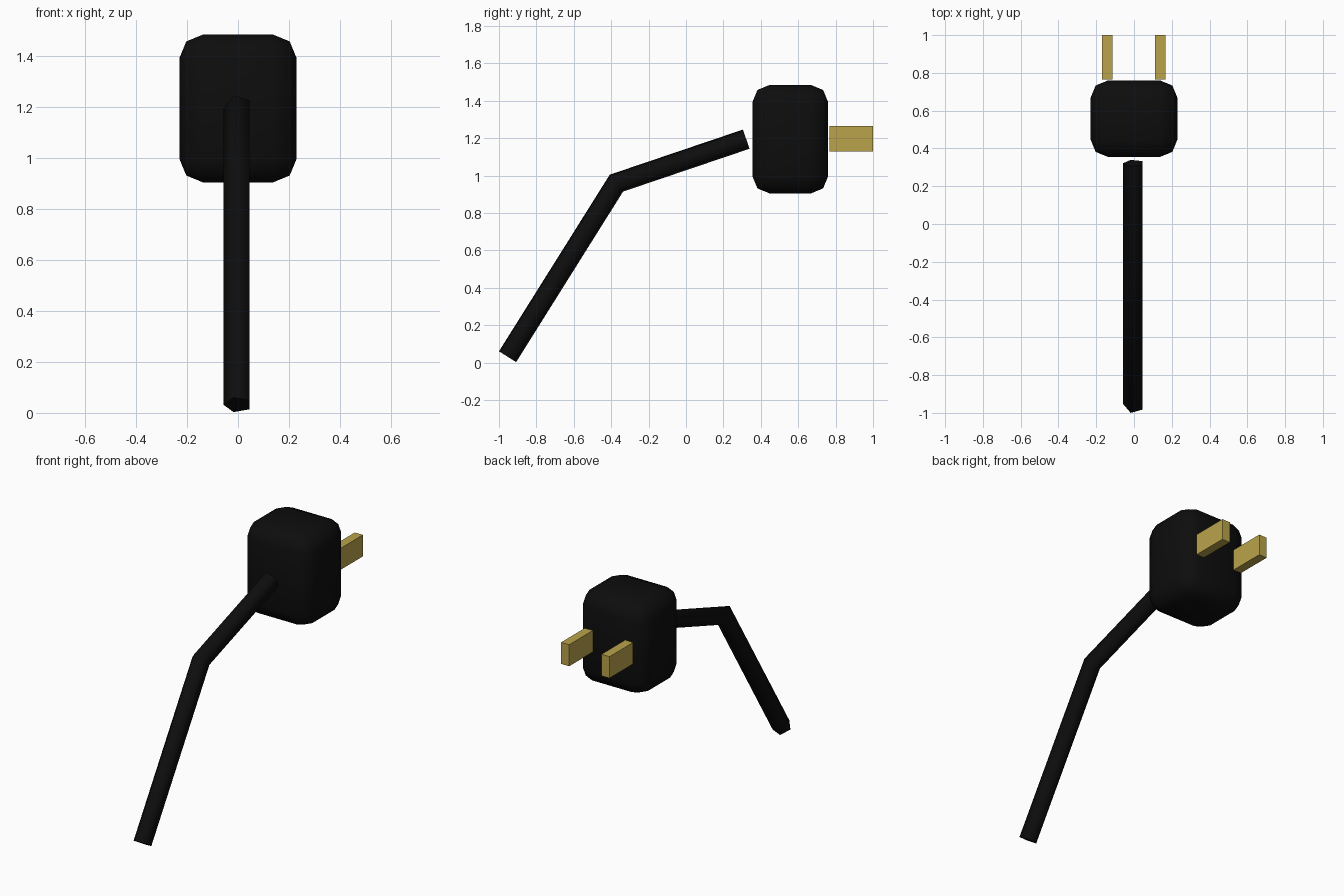
import bpy, bmesh, math
from mathutils import Vector

if "Cube" in bpy.data.objects:
    bpy.data.objects.remove(bpy.data.objects["Cube"])


def material(name, rgb):
    m = bpy.data.materials.new(name)
    m.diffuse_color = (*rgb, 1)
    m.use_nodes = True
    m.node_tree.nodes["Principled BSDF"].inputs["Base Color"].default_value = m.diffuse_color
    return m


black = material("black rubber", (0.004, 0.004, 0.004))
brass = material("brass", (0.49, 0.366, 0.07))


def box(name, lo, hi, mat):
    lo, hi = Vector(lo), Vector(hi)
    bpy.ops.mesh.primitive_cube_add(size=1, location=(lo + hi) / 2)
    ob = bpy.context.object
    ob.name = name
    ob.scale = hi - lo
    bpy.ops.object.transform_apply(location=False, rotation=False, scale=True)
    ob.data.materials.append(mat)
    return ob


# Plug body: rounded box
body = box("plug_body", (-0.23, 0.355, 0.905), (0.23, 0.76, 1.485), black)
bevel = body.modifiers.new("rounding", 'BEVEL')
bevel.width = 0.092
bevel.segments = 2
bpy.ops.object.shade_smooth()

# Two flat prongs
for side, x in (("left", -0.141), ("right", 0.139)):
    box(side + "_prong", (x - 0.028, 0.766, 1.13), (x + 0.028, 1.0, 1.265), brass)

# Cable: five-sided tube with one mitred bend, in the x = 0 plane
path = [Vector((0, -0.954, 0.032)), Vector((0, -0.372, 0.96)), Vector((0, 0.322, 1.195))]
radius, sides = 0.057, 5
d1 = (path[1] - path[0]).normalized()
d2 = (path[2] - path[1]).normalized()
mitre = (d1 + d2).normalized()
bm = bmesh.new()
rings = []
for p, d, stretch in zip(path, (d1, mitre, d2), (1, 1 / mitre.dot(d1), 1)):
    up = Vector((0, -d.z, d.y))
    ring = []
    for i in range(sides):
        a = math.pi + i * math.tau / sides
        ring.append(bm.verts.new(p + Vector((radius * math.cos(a), 0, 0))
                                 + up * radius * stretch * math.sin(a)))
    rings.append(ring)
for r, s in zip(rings, rings[1:]):
    for i in range(sides):
        j = (i + 1) % sides
        bm.faces.new((r[i], r[j], s[j], s[i]))
bm.faces.new(rings[0])
bm.faces.new(rings[-1])
bmesh.ops.recalc_face_normals(bm, faces=bm.faces)
mesh = bpy.data.meshes.new("cable")
bm.to_mesh(mesh)
bm.free()
mesh.materials.append(black)
cable = bpy.data.objects.new("cable", mesh)
bpy.context.collection.objects.link(cable)
bpy.ops.object.select_all(action='DESELECT')
cable.select_set(True)
bpy.context.view_layer.objects.active = cable
bpy.ops.object.shade_smooth_by_angle(angle=math.radians(80))
